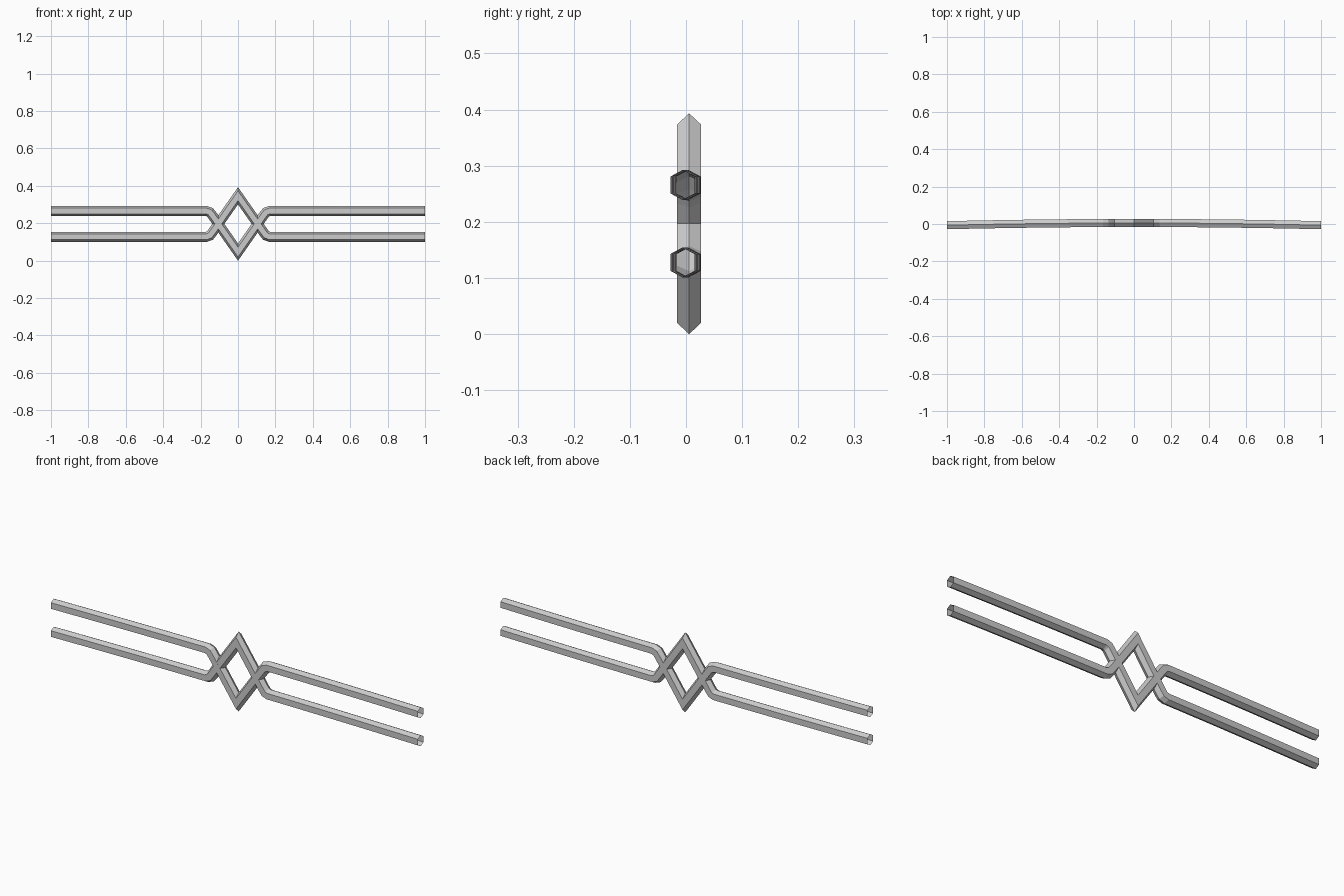
import bpy, bmesh
from mathutils import Vector

if "Cube" in bpy.data.objects:
    bpy.data.objects.remove(bpy.data.objects["Cube"])

MID_Z = 0.1965          # height of the mirror plane between the two strands
HW, HH, SH = 0.0215, 0.0265, 0.015   # hexagon half depth, half height, half side
PROFILE = [(0, HH), (HW, SH), (HW, -SH), (0, -HH), (-HW, -SH), (-HW, SH)]


def bow(x):
    # strands curve gently towards the front at their ends
    return 0.0055 - 0.012 * x * x


def strand(name, flip):
    # half path from the centre tip out along the bar, then mirrored in x
    half = [(0.137, 0.151), (0.15, 0.1345), (0.169, 0.1275)]
    half += [(x, 0.1275) for x in (0.34, 0.5, 0.67, 0.84, 1.0)]
    path = [(-x, z) for x, z in reversed(half)] + [(0, 0.347)] + half
    pts = [Vector((x, 2 * MID_Z - z if flip else z)) for x, z in path]

    bm = bmesh.new()
    rings = []
    for i, p in enumerate(pts):
        a = (p - pts[i - 1]).normalized() if i else None
        b = (pts[i + 1] - p).normalized() if i < len(pts) - 1 else None
        a, b = a or b, b or a
        # mitred normal keeps the bar thickness constant through bends
        na, nb = Vector((-a.y, a.x)), Vector((-b.y, b.x))
        n = (na + nb).normalized()
        n /= n.dot(na)
        rings.append([bm.verts.new((p.x + n.x * h, bow(p.x) + w, p.y + n.y * h))
                      for w, h in PROFILE])
    # open-ended hexagonal tube
    for r, s in zip(rings, rings[1:]):
        for k in range(6):
            m = (k + 1) % 6
            bm.faces.new((r[k], r[m], s[m], s[k]))
    bmesh.ops.recalc_face_normals(bm, faces=bm.faces)
    mesh = bpy.data.meshes.new(name)
    bm.to_mesh(mesh)
    bm.free()
    obj = bpy.data.objects.new(name, mesh)
    bpy.context.collection.objects.link(obj)


# two interlaced strands forming the diamond
strand("peaked_strand", False)
strand("dipped_strand", True)
